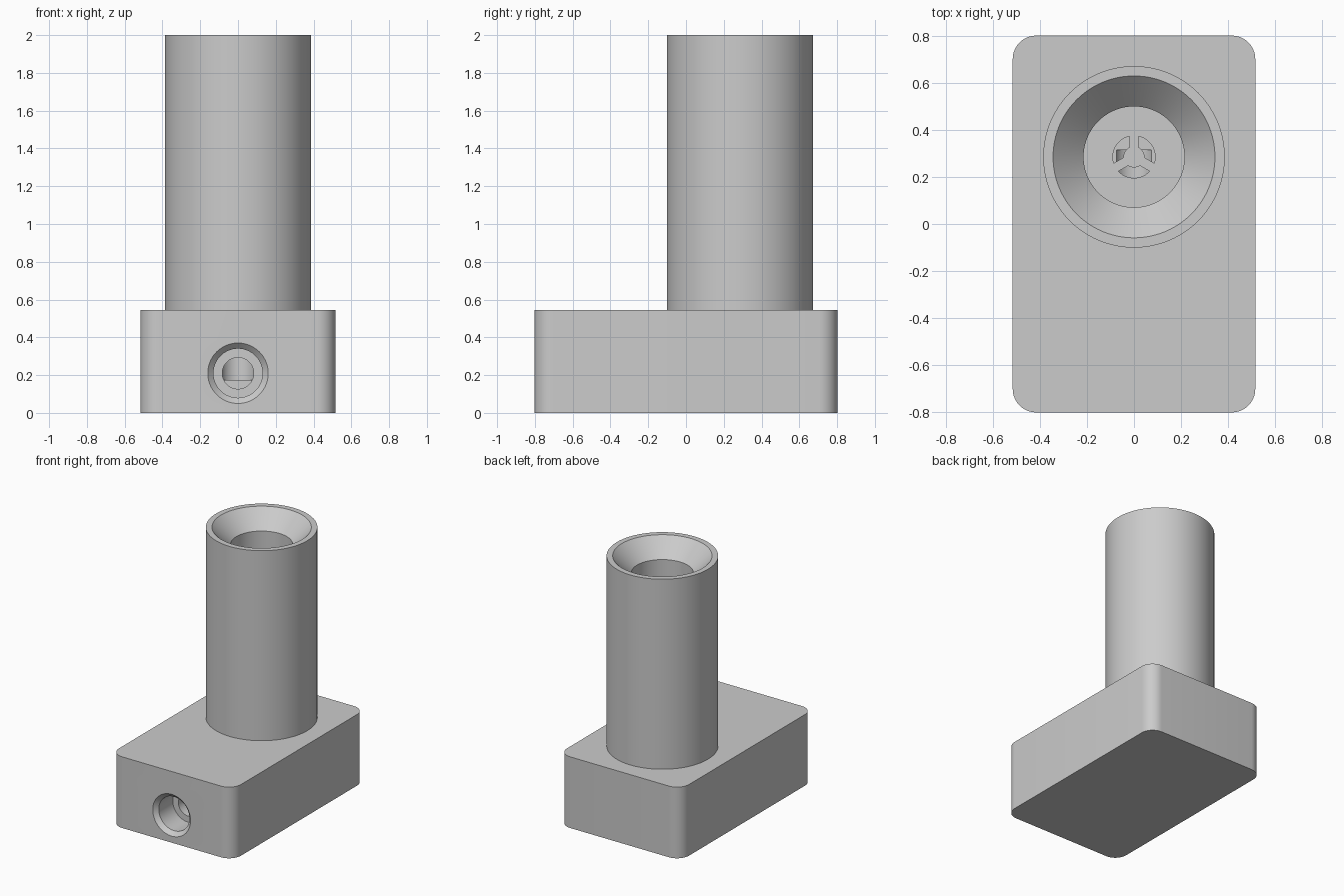
import bpy, bmesh, math
from mathutils import Matrix, Vector

if "Cube" in bpy.data.objects:
    bpy.data.objects.remove(bpy.data.objects["Cube"])

CY = 0.286          # column axis in y
HZ = 0.21           # height of the front port axis
SEG = 96

mat = bpy.data.materials.new("plain grey")
mat.diffuse_color = (0.6, 0.6, 0.6, 1)
mat.use_nodes = True
mat.node_tree.nodes["Principled BSDF"].inputs["Base Color"].default_value = mat.diffuse_color


def make(name, bm):
    bmesh.ops.recalc_face_normals(bm, faces=bm.faces)
    me = bpy.data.meshes.new(name)
    bm.to_mesh(me)
    bm.free()
    ob = bpy.data.objects.new(name, me)
    bpy.context.collection.objects.link(ob)
    me.materials.append(mat)
    return ob


def lathe(name, profile, matrix):
    """Closed solid turned about local z from (radius, height) points."""
    bm = bmesh.new()
    rings = []
    for r, h in profile:
        rings.append([bm.verts.new((r * math.cos(2 * math.pi * i / SEG),
                                    r * math.sin(2 * math.pi * i / SEG), h)) for i in range(SEG)])
    for a, b in zip(rings, rings[1:]):
        for i in range(SEG):
            j = (i + 1) % SEG
            bm.faces.new((a[i], a[j], b[j], b[i]))
    bm.faces.new(rings[0])
    bm.faces.new(rings[-1])
    bm.transform(matrix)
    return make(name, bm)


def combine(target, tool, operation):
    tool.hide_render = True
    mod = target.modifiers.new(operation.lower(), 'BOOLEAN')
    mod.operation = operation
    mod.solver = 'EXACT'
    mod.object = tool
    bpy.context.view_layer.objects.active = target
    bpy.ops.object.modifier_apply(modifier=mod.name)
    bpy.data.objects.remove(tool)


# Base block with rounded upright corners
bm = bmesh.new()
bmesh.ops.create_cube(bm, size=1)
bm.transform(Matrix.Translation((0, 0, 0.2725)) @ Matrix.Diagonal((1.034, 1.606, 0.545, 1)))
upright = [e for e in bm.edges if abs(e.verts[0].co.z - e.verts[1].co.z) > 0.1]
bmesh.ops.bevel(bm, geom=upright, offset=0.1, segments=10, profile=0.5, affect='EDGES')
body = make("body", bm)

# Round column
axis = Matrix.Translation((0, CY, 0))
combine(body, lathe("column", [(0.387, 0.3), (0.387, 2.0)], axis), 'UNION')

# Funnel mouth, main bore and the narrow chamber under it
combine(body, lathe("bore_cutter", [(0.09, 0.175), (0.09, 0.5), (0.215, 0.5), (0.215, 1.87),
                                    (0.345, 2.0), (0.345, 2.1)], axis), 'DIFFERENCE')

# Stepped front port, running back into the chamber
port = Matrix.Translation((0, -0.803, HZ)) @ Matrix.Rotation(-math.pi / 2, 4, 'X')
combine(body, lathe("port_cutter", [(0.16, -0.1), (0.16, 0), (0.13, 0.03), (0.13, 0.2),
                                    (0.083, 0.2), (0.083, 1.118)], port), 'DIFFERENCE')

# Three-armed spider across the chamber mouth
spider = lathe("spider", [(0.045, 0.42), (0.045, 0.5)], axis)
for deg in (90, 210, 330):
    bm = bmesh.new()
    bmesh.ops.create_cube(bm, size=1)
    bm.transform(axis @ Matrix.Rotation(math.radians(deg), 4, 'Z')
                 @ Matrix.Translation((0.051, 0, 0.46)) @ Matrix.Diagonal((0.082, 0.04, 0.08, 1)))
    combine(spider, make("arm", bm), 'UNION')

# Smooth round walls, crisp edges
for ob in (body, spider):
    bpy.ops.object.select_all(action='DESELECT')
    ob.select_set(True)
    bpy.context.view_layer.objects.active = ob
    bpy.ops.object.shade_smooth_by_angle(angle=math.radians(25))
